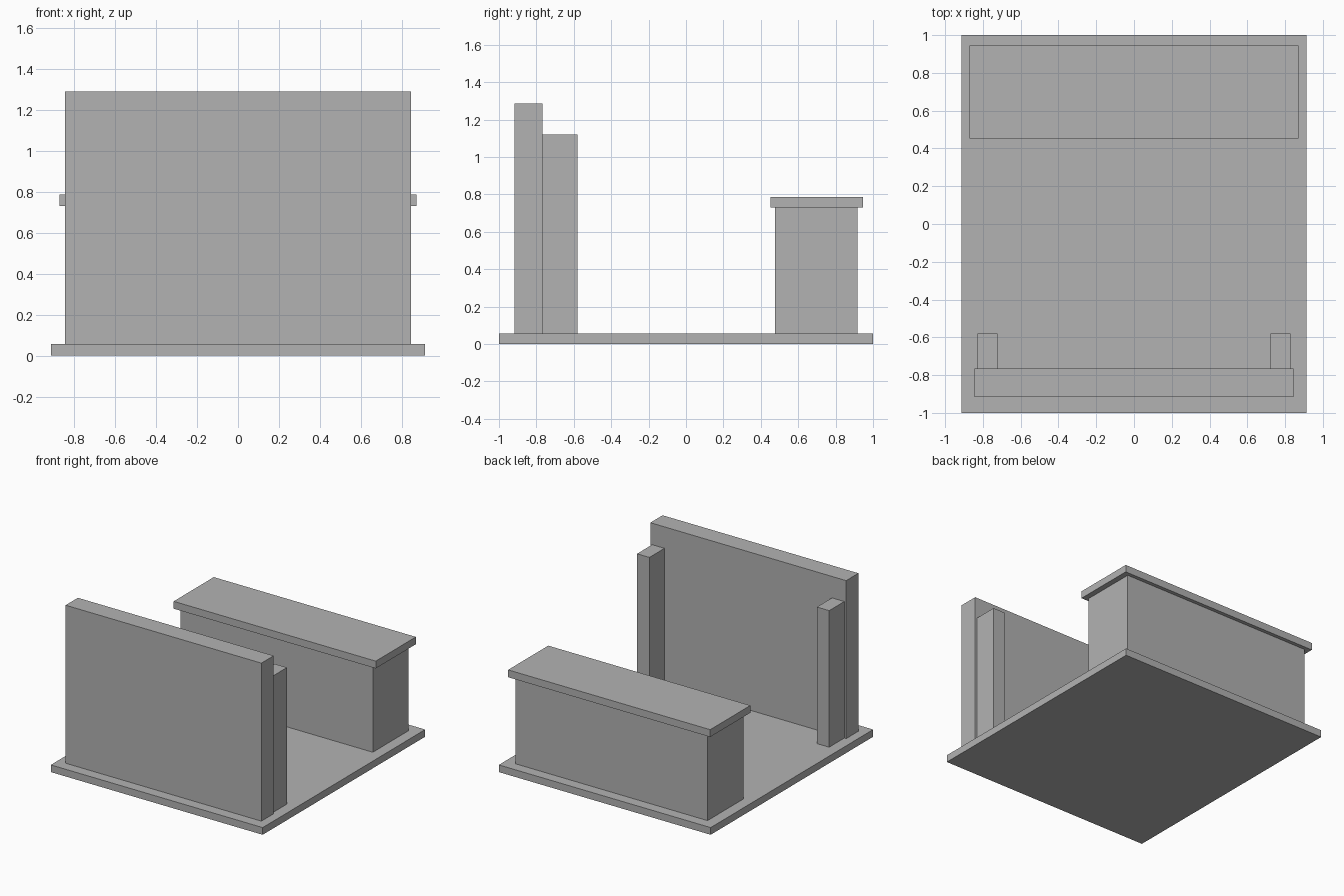
import bpy
import bmesh

if "Cube" in bpy.data.objects:
    bpy.data.objects.remove(bpy.data.objects["Cube"])

grey = bpy.data.materials.new("plain grey")
grey.diffuse_color = (0.448, 0.448, 0.448, 1.0)
grey.use_nodes = True
grey.node_tree.nodes["Principled BSDF"].inputs["Base Color"].default_value = grey.diffuse_color


def box(name, x, y, z):
    """Axis-aligned box from (min, max) ranges."""
    bm = bmesh.new()
    bmesh.ops.create_cube(bm, size=1.0)
    ranges = (x, y, z)
    for v in bm.verts:
        v.co = [(lo + hi) / 2 + c * (hi - lo) for c, (lo, hi) in zip(v.co, ranges)]
    mesh = bpy.data.meshes.new(name)
    bm.to_mesh(mesh)
    bm.free()
    mesh.materials.append(grey)
    obj = bpy.data.objects.new(name, mesh)
    bpy.context.collection.objects.link(obj)
    return obj


FLOOR = 0.056

# floor slab
box("floor_slab", (-0.913, 0.913), (-1.0, 1.0), (0.0, FLOOR))

# tall wall panel with a support post near each end
box("wall_panel", (-0.844, 0.844), (-0.917, -0.766), (FLOOR, 1.287))
for side, x in (("left", (-0.828, -0.722)), ("right", (0.722, 0.828))):
    box(side + "_post", x, (-0.766, -0.58), (FLOOR, 1.12))

# counter with overhanging top
box("counter_body", (-0.828, 0.828), (0.477, 0.917), (FLOOR, 0.73))
box("counter_top", (-0.871, 0.871), (0.452, 0.946), (0.73, 0.787))
